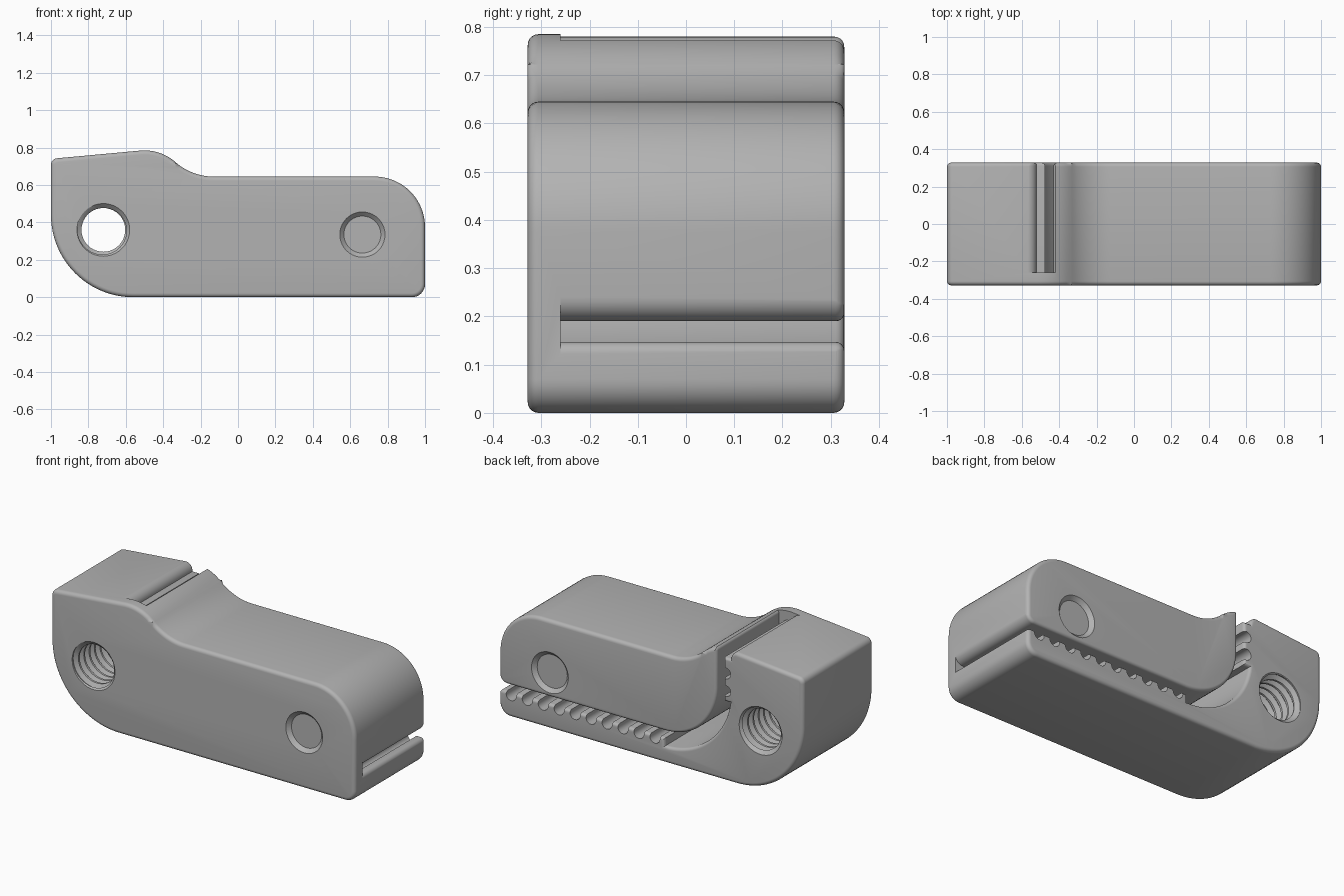
import bpy, bmesh
from math import sin, cos, pi, radians
from mathutils import Vector

if "Cube" in bpy.data.objects:
    bpy.data.objects.remove(bpy.data.objects["Cube"])

HALF = 0.328          # half depth
POCKET = -0.26        # closed front end of the belt channel

grey = bpy.data.materials.new("light grey plastic")
grey.use_nodes = True
colour = (0.45, 0.45, 0.45, 1)
grey.diffuse_color = colour
grey.node_tree.nodes["Principled BSDF"].inputs["Base Color"].default_value = colour


def arc(cx, cz, r, start, end, n=10):
    angles = [radians(start + (end - start) * i / n) for i in range(n + 1)]
    return [(cx + r * cos(a), cz + r * sin(a)) for a in angles]


def tidy(points):
    """Drop repeated points and make the loop anticlockwise."""
    pts = []
    for p in map(Vector, points):
        if not pts or (p - pts[-1]).length > 1e-4:
            pts.append(p)
    area = sum(p.cross(q) for p, q in zip(pts, pts[1:] + pts[:1]))
    return pts if area > 0 else pts[::-1]


def offset(pts, d):
    out = []
    for i, p in enumerate(pts):
        a = (p - pts[i - 1]).normalized()
        b = (pts[(i + 1) % len(pts)] - p).normalized()
        n1, n2 = Vector((a.y, -a.x)), Vector((b.y, -b.x))
        out.append(p + (n1 + n2) * d / max(1 + n1.dot(n2), 0.2))
    return out


def add_loft(bm, points, levels):
    """Stack a section along y; each level is (y, outward offset)."""
    pts = tidy(points)
    rings = [[bm.verts.new((p.x, y, p.y)) for p in offset(pts, d)] for y, d in levels]
    n = len(pts)
    for r, s in zip(rings, rings[1:]):
        for i in range(n):
            j = (i + 1) % n
            bm.faces.new((r[i], r[j], s[j], s[i]))
    bm.faces.new(rings[0])
    bm.faces.new(rings[-1][::-1])


def finish(name, bm):
    bmesh.ops.recalc_face_normals(bm, faces=bm.faces[:])
    mesh = bpy.data.meshes.new(name)
    bm.to_mesh(mesh)
    bm.free()
    obj = bpy.data.objects.new(name, mesh)
    bpy.context.collection.objects.link(obj)
    mesh.materials.append(grey)
    return obj


def cut(target, cutter):
    cutter.hide_render = True
    mod = target.modifiers.new("cut", "BOOLEAN")
    mod.operation, mod.solver, mod.object = "DIFFERENCE", "EXACT", cutter
    bpy.context.view_layer.objects.active = target
    bpy.ops.object.modifier_apply(modifier=mod.name)
    bpy.data.objects.remove(cutter)


# Clamp body with rounded front and back rims
outline = (arc(-0.965, 0.708, 0.035, 180, 95, 6)
           + arc(-0.5, 0.535, 0.25, 95, 48.5, 12)
           + arc(-0.13, 0.954, 0.309, 228.5, 270, 12)
           + arc(0.73, 0.375, 0.27, 90, 0, 20)
           + arc(0.93, 0.07, 0.07, 0, -90, 8)
           + arc(-0.56, 0.44, 0.44, 270, 180, 24))
R = 0.022
rim = [(HALF - R + R * sin(t), R * cos(t) - R) for t in (i * pi / 10 for i in range(6))]
bm = bmesh.new()
add_loft(bm, outline, [(-y, d) for y, d in reversed(rim)] + rim)
body = finish("clamp_body", bm)

# Belt channel: in at the right end, round the bend, out through the top
channel = ([(1.1, 0.122)]
           + arc(0.975, 0.122, 0.025, 0, 90, 6)
           + [(-0.09, 0.147)]
           + arc(-0.09, 0.53, 0.43, 270, 188, 24)
           + [(-0.476, 0.47), (-0.476, 0.73)]
           + arc(-0.57, 0.73, 0.05, 0, 90, 8)
           + [(-0.57, 0.9), (-0.41, 0.9)]
           + arc(-0.41, 0.755, 0.02, 90, 180, 6)
           + arc(-0.09, 0.53, 0.34, 180, 270, 24)
           + arc(0.95, 0.24, 0.05, 270, 360, 8)
           + [(1.1, 0.24)])
F = 0.018
flare = [(HALF - F + F * sin(t), F - F * cos(t)) for t in (i * pi / 10 for i in range(6))]
bm = bmesh.new()
add_loft(bm, channel, [(POCKET, 0)] + flare + [(0.4, F)])
cut(body, finish("channel_cutter", bm))

# Rounded tooth grooves along the outer wall of the channel
tooth = [(0.033, 0.015)] + arc(0, -0.014, 0.033, 0, -180, 10) + [(-0.033, 0.015)]
bm = bmesh.new()
for i in range(10):
    x = 0.92 - 0.105 * i
    add_loft(bm, [(x + u, 0.147 + v) for u, v in tooth], [(POCKET + 0.001, 0), (0.4, 0)])
for z in (0.535, 0.64):
    add_loft(bm, [(v - 0.476, z + u) for u, v in tooth], [(POCKET + 0.001, 0), (0.4, 0)])
cut(body, finish("tooth_cutter", bm))


# Threaded screw holes with chamfered mouths
def thread_cutter(cx, cz, minor, major, pitch=0.05, cols=40):
    steps = [(0, minor), (0.25, minor), (0.55, major), (0.7, major)]
    k = len(steps)
    turns = int(2 * (HALF + 0.1) / pitch) + 1
    bm = bmesh.new()
    grid = []
    for c in range(cols):
        a = 2 * pi * c / cols
        col = []
        for i in range(turns * k):
            t, r = steps[i % k]
            y = -HALF - 0.1 + pitch * (i // k + t + c / cols)
            col.append(bm.verts.new((cx + r * cos(a), y, cz + r * sin(a))))
        grid.append(col)
    # the last column joins the first one, one turn later
    for c in range(cols - 1):
        for p, q, s, t in zip(grid[c], grid[c + 1], grid[c + 1][1:], grid[c][1:]):
            bm.faces.new((p, q, s, t))
    last, first = grid[-1], grid[0][k:]
    for i in range(len(first) - 1):
        bm.faces.new((last[i], first[i], first[i + 1], last[i + 1]))
    bm.faces.new([col[0] for col in grid] + grid[0][k:0:-1])
    # the upper end keeps a stepped edge down the last column
    bm.faces.new([col[-1] for col in grid] + last[-2:-k - 2:-1])
    return finish("thread_cutter", bm)


def mouth_cutter(cx, cz, minor, major):
    bm = bmesh.new()
    ring = arc(cx, cz, major, 0, 351, 39)
    deep = minor - major
    for s in (-1, 1):
        add_loft(bm, ring, [(s * (HALF + deep), deep), (s * HALF, 0), (s * (HALF + 0.05), 0)])
    return finish("mouth_cutter", bm)


for hole in ((-0.72, 0.36, 0.117, 0.141), (0.665, 0.335, 0.099, 0.121)):
    cut(body, thread_cutter(*hole))
    cut(body, mouth_cutter(*hole))

# Smooth curved faces, sharp corners
bpy.ops.object.select_all(action="DESELECT")
body.select_set(True)
bpy.context.view_layer.objects.active = body
bpy.ops.object.shade_smooth_by_angle(angle=radians(30))
